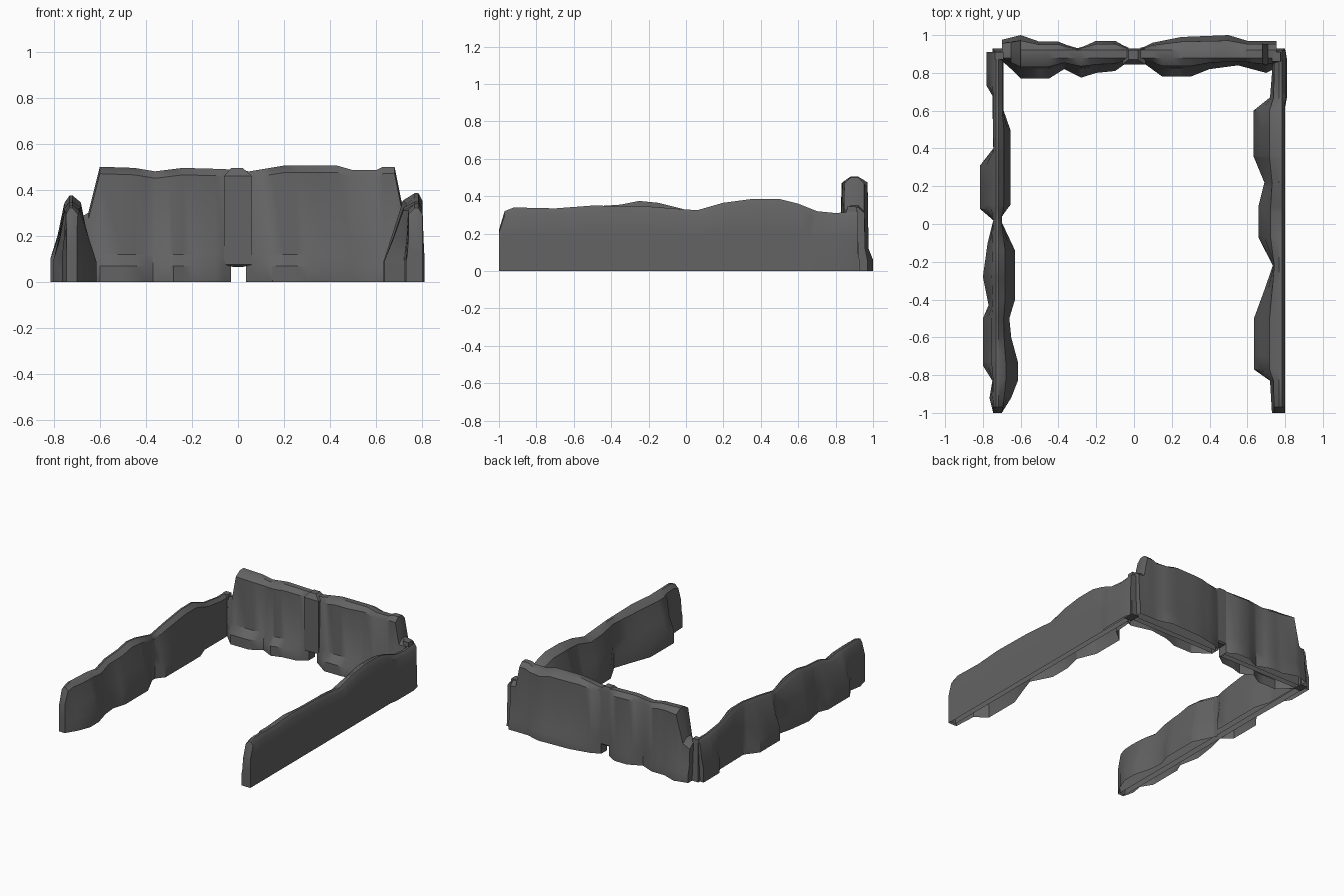
import bpy, bmesh

if "Cube" in bpy.data.objects:
    bpy.data.objects.remove(bpy.data.objects["Cube"])

stone = bpy.data.materials.new("dark_stone")
stone.diffuse_color = (0.125, 0.125, 0.125, 1)
stone.use_nodes = True
stone.node_tree.nodes["Principled BSDF"].inputs["Base Color"].default_value = stone.diffuse_color


def interp(table, t):
    """Piecewise linear lookup in a list of (position, value)."""
    if t <= table[0][0]:
        return table[0][1]
    for (a, va), (b, vb) in zip(table, table[1:]):
        if t <= b:
            return va + (vb - va) * (t - a) / (b - a)
    return table[-1][1]


def finish(name, bm):
    bmesh.ops.recalc_face_normals(bm, faces=bm.faces)
    mesh = bpy.data.meshes.new(name)
    bm.to_mesh(mesh)
    bm.free()
    mesh.materials.append(stone)
    obj = bpy.data.objects.new(name, mesh)
    bpy.context.collection.objects.link(obj)
    bpy.context.view_layer.objects.active = obj
    bpy.ops.object.select_all(action='DESELECT')
    obj.select_set(True)
    bpy.ops.object.shade_smooth_by_angle(angle=0.6)
    return obj


def loft(name, start, end, tables, section, place):
    """Sweep a changing cross-section, open underneath; place maps (t, u, z) to xyz."""
    stops = sorted({start, end} | {t for tab in tables for t, _ in tab if start < t < end})
    bm = bmesh.new()
    rings = []
    for t in stops:
        pts = section(*[interp(tab, t) for tab in tables])
        rings.append([bm.verts.new(place(t, u, z)) for u, z in pts])
    for a, b in zip(rings, rings[1:]):
        for i in range(len(a) - 1):
            bm.faces.new((a[i], a[i + 1], b[i + 1], b[i]))
    bm.faces.new(rings[0])
    bm.faces.new(rings[-1])
    return finish(name, bm)


def block(name, levels):
    """Post through rectangles (x0, x1, y0, y1, z)."""
    bm = bmesh.new()
    rings = [[bm.verts.new(p) for p in ((a, c, z), (b, c, z), (b, d, z), (a, d, z))]
             for a, b, c, d, z in levels]
    bm.faces.new(rings[0])
    bm.faces.new(rings[-1])
    for lo, hi in zip(rings, rings[1:]):
        for i in range(4):
            j = (i + 1) % 4
            bm.faces.new((lo[i], lo[j], hi[j], hi[i]))
    return finish(name, bm)


def side_section(core_out, core_in):
    """Thin wall with rubble banked against both faces."""
    def section(out, inn, h):
        mix = lambda c, e, f: c + (e - c) * f
        return [(out, 0), (out, 0.10), (mix(core_out, out, .55), .55 * h),
                (mix(core_out, out, .15), .92 * h), (mix(core_out, core_in, .3), h),
                (mix(core_out, core_in, .6), h), (mix(core_in, inn, .25), .92 * h),
                (mix(core_in, inn, .65), .55 * h), (inn, 0.09), (inn, 0)]
    return section


def slab_section(a, b):
    """Plain upright slab inside the rubble."""
    return lambda h: [(a, 0), (a, h - .03), (b, h - .03), (b, 0)]


along_y = lambda t, u, z: (u, t, z)
along_x = lambda t, u, z: (t, u, z)

# Left wall
left_out = [(-1, -.745), (-.92, -.765), (-.83, -.75), (-.75, -.80), (-.5, -.80), (-.43, -.77),
            (-.28, -.80), (-.1, -.775), (.02, -.745), (.08, -.815), (.31, -.815), (.4, -.745),
            (.68, -.75), (.73, -.78), (.88, -.78)]
left_in = [(-1, -.70), (-.92, -.65), (-.83, -.615), (-.73, -.615), (-.6, -.65), (-.5, -.66),
           (-.4, -.63), (-.14, -.63), (.03, -.71), (.1, -.655), (.5, -.655), (.6, -.69), (.9, -.69)]
left_h = [(-1, .22), (-.97, .32), (-.92, .335), (-.7, .325), (-.6, .31), (-.5, .345), (-.35, .355),
          (-.25, .375), (-.15, .365), (.03, .32), (.2, .35), (.38, .375), (.5, .375), (.65, .32),
          (.8, .30), (.92, .30)]
loft("left_wall", -1, .91, [left_out, left_in, left_h], side_section(-.745, -.70), along_y)
loft("left_wall_core", -.98, .9, [left_h], slab_section(-.745, -.70), along_y)

# Right wall, with a flat outer face
right_out = [(-1, .80), (.62, .80), (.67, .81), (.87, .81), (.93, .80)]
right_in = [(-1, .73), (-.83, .72), (-.77, .635), (-.5, .635), (-.35, .69), (-.22, .735),
            (-.07, .658), (.09, .658), (.22, .69), (.36, .632), (.6, .632), (.67, .72), (.92, .74)]
right_h = [(-1, .22), (-.97, .32), (-.92, .34), (-.7, .335), (-.5, .35), (-.2, .345), (.06, .325),
           (.2, .365), (.35, .385), (.5, .385), (.6, .36), (.7, .32), (.8, .31), (.93, .32)]
loft("right_wall", -1, .92, [right_out, right_in, right_h], side_section(.80, .745), along_y)
loft("right_wall_core", -.98, .9, [right_h], slab_section(.755, .795), along_y)

# Back wall halves: thick shell with low ledges of rubble on both sides
back_out = [(-.7, .975), (-.6, 1.0), (-.5, .965), (-.4, .965), (-.3, .925), (-.2, .97), (-.1, .97),
            (-.03, .93), (.04, .93), (.1, .96), (.25, .99), (.5, 1.0), (.6, .97), (.76, .97)]
back_in = [(-.7, .87), (-.6, .77), (-.45, .77), (-.37, .82), (-.28, .775), (-.2, .80), (-.1, .81),
           (-.03, .86), (.04, .86), (.15, .78), (.3, .78), (.4, .82), (.55, .84), (.7, .80), (.76, .83)]
back_h = [(-.7, .27), (-.65, .30), (-.6, .5), (-.45, .495), (-.36, .48), (-.24, .495), (-.06, .49),
          (.05, .48), (.2, .505), (.43, .505), (.5, .485), (.6, .485), (.63, .5), (.68, .5),
          (.71, .35), (.76, .34)]


def back_section(out, inn, h):
    outer = .94 + (out - .94) * .6
    inner = .86 + (inn - .86) * .42
    return [(out, 0), (out, .06), (outer, .12), (outer - .005, h - .03), (.92, h), (.88, h),
            (inner + .01, h - .03), (inner, .12), (inn, .07), (inn, 0)]


tables = [back_out, back_in, back_h]
for side, a, b in (("left", -.70, -.03), ("right", .035, .755)):
    loft("back_wall_" + side, a, b, tables, back_section, along_x)
    loft("back_core_" + side, a + .01, b - .01, [back_h], slab_section(.87, .91), along_x)

# Centre post with a rounded top, above the small drain gap
block("centre_post", [(-.02, .02, .86, .92, .065), (-.06, .06, .845, .93, .075),
                      (-.06, .06, .845, .93, .46), (-.03, .02, .87, .92, .495)])

# Corner posts
block("left_corner_post", [(-.75, -.69, .86, .93, 0), (-.735, -.69, .87, .91, .30)])
block("right_corner_post", [(.74, .80, .85, .93, 0), (.73, .775, .86, .91, .345)])
